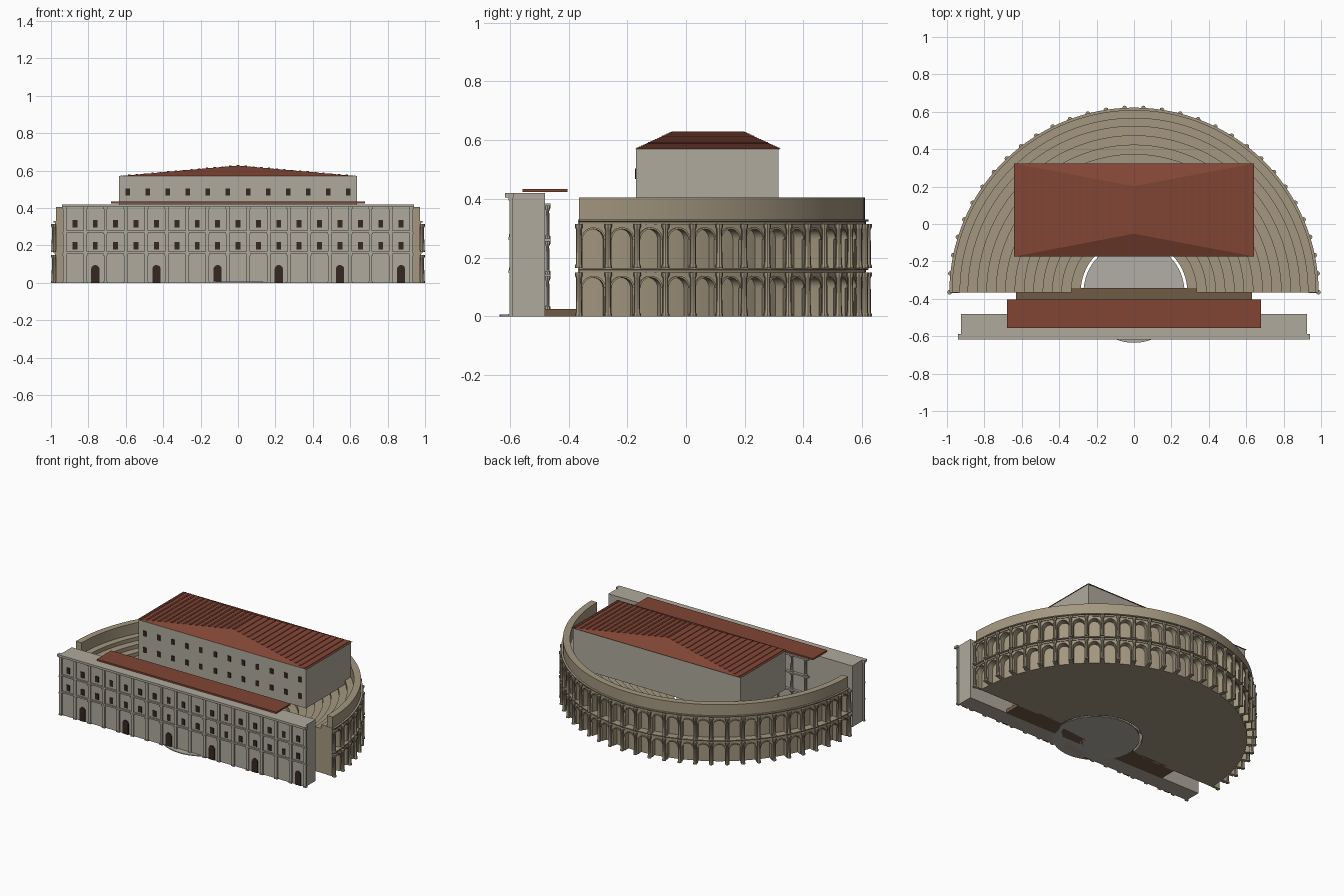
import bpy, bmesh, math
from math import pi, cos, sin

if "Cube" in bpy.data.objects:
    bpy.data.objects.remove(bpy.data.objects["Cube"])

CY = -0.365            # centre of the semicircle
BAYS = 31
STEP = pi / BAYS


def mat(name, c):
    m = bpy.data.materials.new(name)
    m.diffuse_color = (*c, 1)
    m.use_nodes = True
    m.node_tree.nodes["Principled BSDF"].inputs["Base Color"].default_value = m.diffuse_color
    return m


TAN = mat("travertine", (0.37, 0.31, 0.215))
GREY = mat("plaster", (0.43, 0.40, 0.34))
RED = mat("tile", (0.22, 0.06, 0.035))
DARK = mat("opening", (0.035, 0.02, 0.015))
WOOD = mat("stage_wood", (0.16, 0.105, 0.06))
PAVE = mat("paving", (0.45, 0.43, 0.39))


def finish(name, bm, m, smooth=False):
    bmesh.ops.recalc_face_normals(bm, faces=bm.faces)
    me = bpy.data.meshes.new(name)
    bm.to_mesh(me)
    bm.free()
    ob = bpy.data.objects.new(name, me)
    bpy.context.collection.objects.link(ob)
    me.materials.append(m)
    if smooth:
        bpy.ops.object.select_all(action='DESELECT')
        bpy.context.view_layer.objects.active = ob
        ob.select_set(True)
        bpy.ops.object.shade_smooth_by_angle(angle=math.radians(30))
    return ob


def box(bm, x0, x1, y0, y1, z0, z1):
    r = bmesh.ops.create_cube(bm, size=1)
    for v in r["verts"]:
        v.co = ((x0 + x1) / 2 + v.co.x * (x1 - x0), (y0 + y1) / 2 + v.co.y * (y1 - y0),
                (z0 + z1) / 2 + v.co.z * (z1 - z0))


def boxes(name, m, items):
    bm = bmesh.new()
    for b in items:
        box(bm, *b)
    return finish(name, bm, m)


def polar(r, a, z):
    return (r * cos(a), CY + r * sin(a), z)


def half_ring(name, profile, m, n=93):
    """Sweep a closed (r, z) profile through the half circle."""
    bm = bmesh.new()
    rows = [[bm.verts.new(polar(r, pi * i / n, z)) for r, z in profile] for i in range(n + 1)]
    k = len(profile)
    for a, b in zip(rows, rows[1:]):
        for j in range(k):
            bm.faces.new((a[j], a[(j + 1) % k], b[(j + 1) % k], b[j]))
    bm.faces.new(rows[0])
    bm.faces.new(rows[-1][::-1])
    return finish(name, bm, m, True)


def rect(r0, r1, z0, z1):
    return [(r0, z0), (r1, z0), (r1, z1), (r0, z1)]


def lathe(bm, x, y, z, prof, n=10):
    """Upright turned shaft from (radius, height) pairs."""
    rows = [[bm.verts.new((x + r * cos(2 * pi * i / n), y + r * sin(2 * pi * i / n), z + h))
             for i in range(n)] for r, h in prof]
    for a, b in zip(rows, rows[1:]):
        for i in range(n):
            bm.faces.new((a[i], a[(i + 1) % n], b[(i + 1) % n], b[i]))
    bm.faces.new(rows[0][::-1])
    bm.faces.new(rows[-1])


# Seating: solid concentric rings, each standing on the ground
N, R0, R1, Z0, Z1 = 13, 0.285, 0.937, 0.02, 0.33
for i in range(N):
    r = R0 + i * (R1 - R0) / N
    half_ring(f"seat_ring_{i:02d}", rect(r, r + (R1 - R0) / N, 0, Z0 + i * (Z1 - Z0) / (N - 1)), TAN)

# Attic and cornices
half_ring("attic", rect(0.93, 0.974, 0.33, 0.405), TAN)
for k, z in enumerate((0.165, 0.33)):
    half_ring(f"entablature_{k}", [(0.935, z - 0.018), (0.977, z - 0.018), (0.978, z - 0.008),
                                   (0.987, z - 0.006), (0.987, z), (0.935, z)], TAN)

# Arcade: each bay is a wall with an arched opening, plus a raised arch band
RO, RI, RA, HW = 0.972, 0.935, 0.979, 0.036
bm = bmesh.new()
band = bmesh.new()
M = 12
for base in (0.0, 0.165):
    top, spring = base + 0.148, base + 0.096
    arc = [(-HW * cos(pi * i / M), sin(pi * i / M)) for i in range(M + 1)]
    for b in range(BAYS):
        mid = (b + 0.5) * STEP

        def P(mesh, u, z, r):
            return mesh.verts.new(polar(r, mid + u / RO, z))
        edge = STEP * RO / 2
        line = [(-edge, base), (-HW, base)] + [(u, spring + HW * s) for u, s in arc] + [(HW, base), (edge, base)]
        for (u0, z0), (u1, z1) in zip(line, line[1:]):
            if abs(u1 - u0) > 1e-6:
                bm.faces.new([P(bm, u1, z1, RO), P(bm, u0, z0, RO), P(bm, u0, top, RO), P(bm, u1, top, RO)])
            bm.faces.new([P(bm, u0, z0, RO), P(bm, u1, z1, RO), P(bm, u1, z1, RI), P(bm, u0, z0, RI)])
        for (u0, s0), (u1, s1) in zip(arc, arc[1:]):
            k = (HW + 0.006) / HW
            i0, i1 = (u0, spring + HW * s0), (u1, spring + HW * s1)
            o0, o1 = (u0 * k, spring + HW * k * s0), (u1 * k, spring + HW * k * s1)
            band.faces.new([P(band, *i1, RA), P(band, *i0, RA), P(band, *o0, RA), P(band, *o1, RA)])
            band.faces.new([P(band, *o1, RA), P(band, *o0, RA), P(band, *o0, RO), P(band, *o1, RO)])
            band.faces.new([P(band, *i0, RA), P(band, *i1, RA), P(band, *i1, RO), P(band, *i0, RO)])
for m in (bm, band):
    bmesh.ops.remove_doubles(m, verts=m.verts, dist=1e-5)
finish("arcade_wall", bm, TAN, True)
finish("arch_bands", band, TAN, True)

# Arcade end walls
boxes("arcade_ends", TAN, [(s * 0.953 - 0.019, s * 0.953 + 0.019, CY - 0.003, CY + 0.003, 0, 0.33)
                           for s in (-1, 1)])

# Engaged columns with base and capital
bm = bmesh.new()
shaft = [(0.013, 0), (0.013, 0.008), (0.0105, 0.012), (0.009, 0.13), (0.013, 0.138), (0.013, 0.15)]
for base in (0.0, 0.165):
    for b in range(BAYS + 1):
        x, y, _ = polar(0.986, b * STEP, 0)
        lathe(bm, x, y, base, shaft, 8)
finish("arcade_columns", bm, TAN, True)

# Orchestra floor
bm = bmesh.new()
lathe(bm, 0, CY, 0, [(0.27, 0), (0.27, 0.006)], 64)
finish("orchestra_floor", bm, PAVE)

# Stage platform
boxes("stage", WOOD, [(-0.63, 0.63, -0.485, -0.342, 0, 0.025)])

# Stage building with pilasters, string courses and cornice
PITCH = 0.109
boxes("stage_building", GREY, [(-0.925, 0.925, -0.592, -0.48, 0, 0.42)])
boxes("facade_trim", GREY,
      [(-0.928, 0.928, -0.602, -0.59, z, z + 0.01) for z in (0.157, 0.27)]
      + [(-0.942, 0.942, -0.617, -0.587, 0.405, 0.42)])
boxes("facade_pilasters", GREY,
      [((i - 8.5) * PITCH - w, (i - 8.5) * PITCH + w, -0.592 - d, -0.59, z0, z1)
       for i in range(18)
       for w, d, z0, z1 in ((0.009, 0.009, 0, 0.405), (0.012, 0.012, 0.147, 0.157), (0.012, 0.012, 0, 0.008),
                            (0.012, 0.012, 0.26, 0.27), (0.012, 0.012, 0.395, 0.405))])

# Facade windows and arched doors
boxes("facade_windows", DARK, [((i - 8) * PITCH - 0.013, (i - 8) * PITCH + 0.013, -0.596, -0.59, z, z + 0.04)
                               for i in range(17) for z in (0.178, 0.296)])
bm = bmesh.new()
for i in range(1, 17, 3):
    x = (i - 8) * PITCH
    pts = [(x - 0.022, 0), (x + 0.022, 0)] + [(x + 0.022 * cos(pi * k / 10), 0.073 + 0.022 * sin(pi * k / 10))
                                             for k in range(11)]
    f = bm.faces.new([bm.verts.new((px, -0.598, pz)) for px, pz in pts])
    ext = bmesh.ops.extrude_face_region(bm, geom=[f])["geom"]
    bmesh.ops.translate(bm, vec=(0, 0.01, 0), verts=[g for g in ext if isinstance(g, bmesh.types.BMVert)])
finish("facade_doors", bm, DARK)

# Three tiers of stage columns with beams
bm = bmesh.new()
prof = [(0.011, 0), (0.011, 0.008), (0.0075, 0.012), (0.0065, 0.094), (0.011, 0.104), (0.011, 0.11)]
for t in range(3):
    for i in range(12):
        lathe(bm, (i - 5.5) * 0.105, -0.472, 0.025 + t * 0.12, prof)
finish("stage_columns", bm, GREY, True)
boxes("stage_beams", GREY, [(-0.6, 0.6, -0.482, -0.462, z, z + 0.01) for z in (0.135, 0.255, 0.375)])

# Flat stage canopy
boxes("stage_canopy", RED, [(-0.68, 0.68, -0.557, -0.403, 0.423, 0.434)])

# Raised hall with front windows
boxes("hall", GREY, [(-0.635, 0.635, -0.17, 0.315, 0.30, 0.57)])
boxes("hall_windows", DARK, [((i - 5.5) * 0.107 - 0.012, (i - 5.5) * 0.107 + 0.012, -0.174, -0.168, z, z + 0.036)
                             for i in range(12) for z in (0.355, 0.468)])

# Hipped hall roof with short ridge across the middle
W, YF, YB, ZE, ZR = 0.642, -0.174, 0.324, 0.57, 0.627
bm = bmesh.new()
a, b, c, d = [bm.verts.new(p) for p in ((-W, YF, ZE), (W, YF, ZE), (W, YB, ZE), (-W, YB, ZE))]
e, f = bm.verts.new((0, -0.052, ZR)), bm.verts.new((0, 0.202, ZR))
for face in ((a, b, e), (b, c, f, e), (c, d, f), (d, a, e, f), (d, c, b, a)):
    bm.faces.new(face)
finish("hall_roof", bm, RED)

# Tile ribs following the roof slope
ribs = []
for i in range(-15, 16):
    x = i * 0.0415
    t = abs(x) / W
    z = ZR + (ZE - ZR) * t
    ribs.append((x - 0.006, x + 0.006, -0.05 + (YF + 0.052) * t, 0.2 + (YB - 0.202) * t, z - 0.004, z + 0.003))
boxes("roof_ribs", RED, ribs)
